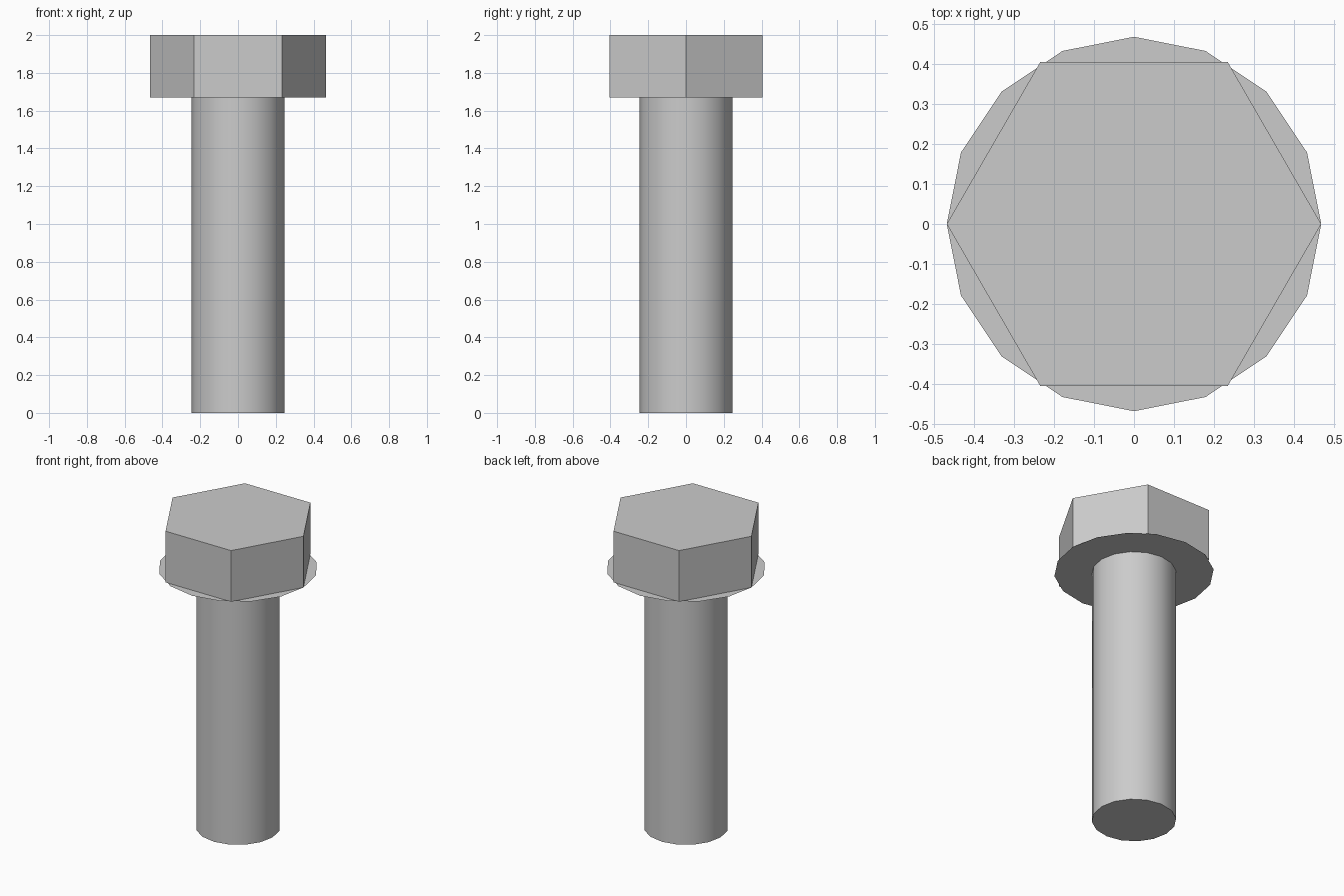
import bpy

SHANK_RADIUS = 0.247
HEAD_RADIUS = 0.467
HEAD_BASE = 1.67
TOP = 2.0

cube = bpy.data.objects.get("Cube")
if cube:
    bpy.data.objects.remove(cube, do_unlink=True)

# Plain grey steel
steel = bpy.data.materials.new("grey_steel")
steel.use_nodes = True
steel.diffuse_color = (0.6, 0.6, 0.6, 1)
steel.node_tree.nodes["Principled BSDF"].inputs["Base Color"].default_value = (0.6, 0.6, 0.6, 1)


def finish(name):
    part = bpy.context.object
    part.name = part.data.name = name
    part.data.materials.append(steel)
    return part


def prism(name, sides, radius, bottom, top):
    """Upright prism with its first corner on the x axis."""
    bpy.ops.mesh.primitive_cylinder_add(
        vertices=sides, radius=radius, depth=top - bottom,
        location=(0, 0, (bottom + top) / 2))
    part = finish(name)
    # Corners start on +y; a quarter turn puts them on the x axis
    part.rotation_euler.z = 1.5707963
    bpy.ops.object.transform_apply(location=False, rotation=True, scale=False)
    return part


# Round shank, smooth sides with crisp ends
prism("shank", 16, SHANK_RADIUS, 0, HEAD_BASE)
bpy.ops.object.shade_smooth_by_angle()

# Six-sided head, flat faces
prism("hex_head", 6, HEAD_RADIUS, HEAD_BASE, TOP)

# Paper-thin bearing flange under the head
bpy.ops.mesh.primitive_circle_add(
    vertices=16, radius=HEAD_RADIUS, fill_type='NGON', location=(0, 0, HEAD_BASE))
finish("bearing_flange")
